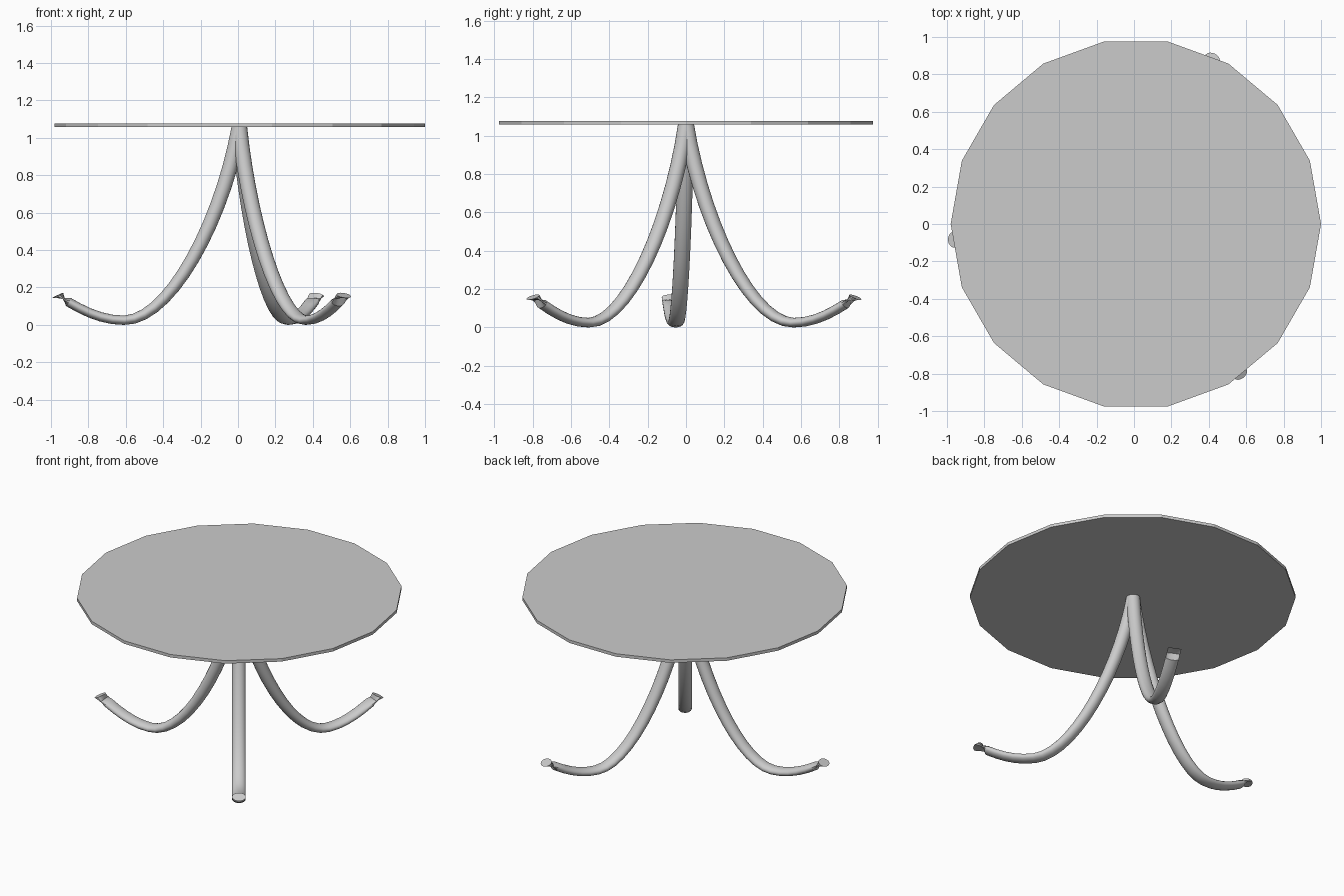
import bpy, bmesh, math
from mathutils import Vector
from mathutils.geometry import interpolate_bezier

if "Cube" in bpy.data.objects:
    bpy.data.objects.remove(bpy.data.objects["Cube"])

CENTRE = (0.01, 0.0)
SIDES = 18

# Round 18-sided table top
bpy.ops.mesh.primitive_cylinder_add(vertices=SIDES, radius=0.99, depth=0.02,
                                    location=(CENTRE[0], CENTRE[1], 1.068),
                                    rotation=(0, 0, math.radians(90)))
top = bpy.context.object
top.name = "table_top"
# put one corner on the +x axis
bpy.ops.object.transform_apply(location=False, rotation=True, scale=False)

# Leg path in (radius, height): down from the top, then flicking up at the foot
drop = interpolate_bezier(Vector((0, 1.06)), Vector((0.09, 0.56)),
                          Vector((0.37, 0.025)), Vector((0.62, 0.025)), 15)
flick = interpolate_bezier(Vector((0.62, 0.025)), Vector((0.75, 0.025)),
                           Vector((0.86, 0.085)), Vector((0.975, 0.158)), 7)
path = [Vector(p[:2]) for p in drop + flick[1:]]
WIDTH = 0.042


def ring_axis(i):
    """In-plane half axis of the flattened tube at path point i."""
    if i == 0:
        return Vector((WIDTH, 0))
    if i == len(path) - 1:
        return Vector((0.03, -0.014))
    d = (path[i + 1] - path[i - 1]).normalized()
    f = min(path[i].x / 0.62, 1)
    return Vector((-d.y, d.x)) * (0.041 - 0.016 * f ** 1.3)


def add_leg(name, degrees):
    bm = bmesh.new()
    rings = []
    for i, p in enumerate(path):
        axis = ring_axis(i)
        ring = []
        for k in range(SIDES):
            a = 2 * math.pi * k / SIDES
            q = p + axis * math.cos(a)
            ring.append(bm.verts.new((q.x, WIDTH * math.sin(a), q.y)))
        rings.append(ring)
    for r0, r1 in zip(rings, rings[1:]):
        for k in range(SIDES):
            n = (k + 1) % SIDES
            bm.faces.new((r0[k], r0[n], r1[n], r1[k]))
    bm.faces.new(rings[0])
    bm.faces.new(rings[-1])
    bmesh.ops.recalc_face_normals(bm, faces=bm.faces)
    mesh = bpy.data.meshes.new(name)
    bm.to_mesh(mesh)
    bm.free()
    leg = bpy.data.objects.new(name, mesh)
    bpy.context.collection.objects.link(leg)
    leg.location = (CENTRE[0] - 0.003, CENTRE[1], 0)
    leg.rotation_euler.z = math.radians(degrees)
    bpy.ops.object.select_all(action='DESELECT')
    leg.select_set(True)
    bpy.context.view_layer.objects.active = leg
    bpy.ops.object.shade_smooth_by_angle(angle=math.radians(40))


# Three curved legs, 120 degrees apart
for name, deg in (("back_leg", 65), ("left_leg", 185), ("front_leg", 305)):
    add_leg(name, deg)
